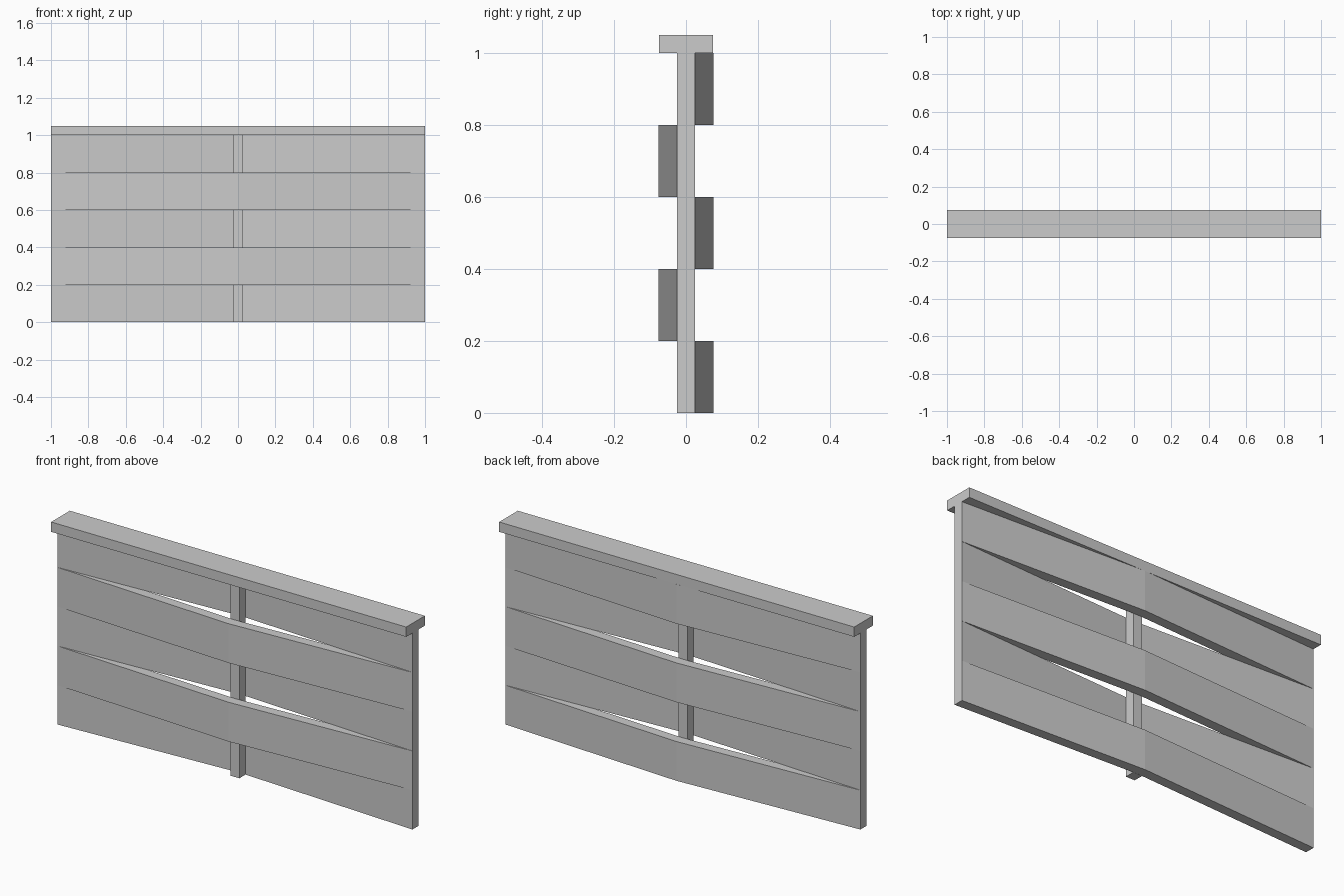
import bpy
import bmesh

if "Cube" in bpy.data.objects:
    bpy.data.objects.remove(bpy.data.objects["Cube"])

HALF = 0.025      # half thickness of the timber
BOW = 0.051       # how far each slat is pushed out by the middle post
SLAT_H = 0.2


def add_object(name, bm):
    bmesh.ops.recalc_face_normals(bm, faces=bm.faces)
    mesh = bpy.data.meshes.new(name)
    bm.to_mesh(mesh)
    bm.free()
    bpy.context.collection.objects.link(bpy.data.objects.new(name, mesh))


def prism(name, outline, z0, z1):
    """Extrude a plan outline (x, y) from z0 up to z1."""
    bm = bmesh.new()
    face = bm.faces.new([bm.verts.new((x, y, z0)) for x, y in outline])
    ext = bmesh.ops.extrude_face_region(bm, geom=[face])
    verts = [g for g in ext["geom"] if isinstance(g, bmesh.types.BMVert)]
    bmesh.ops.translate(bm, verts=verts, vec=(0, 0, z1 - z0))
    add_object(name, bm)


def rect(hx, hy):
    return [(-hx, -hy), (hx, -hy), (hx, hy), (-hx, hy)]


# Woven slats, alternately bent behind and in front of the post
for i in range(5):
    b = BOW if i % 2 == 0 else -BOW
    outline = [(-1, -HALF), (0, b - HALF), (1, -HALF),
               (1, HALF), (0, b + HALF), (-1, HALF)]
    prism(f"woven_slat_{i + 1}", outline, i * SLAT_H, (i + 1) * SLAT_H)

# Middle post
prism("middle_post", rect(HALF, HALF), 0, 1)

# Top cap rail
prism("cap_rail", rect(1, 0.075), 1, 1.05)
